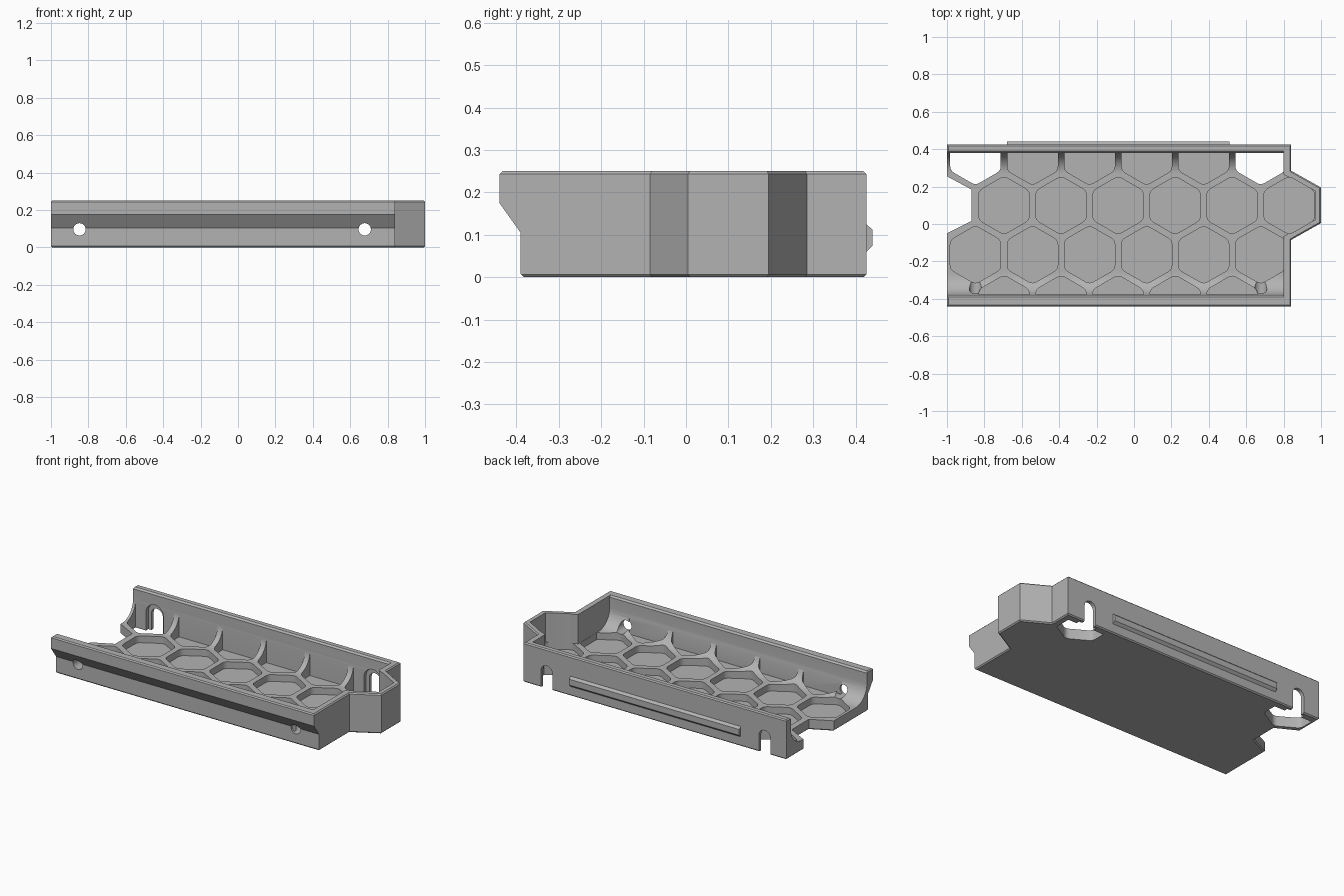
import bpy, bmesh, math
from mathutils import Vector

if "Cube" in bpy.data.objects:
    bpy.data.objects.remove(bpy.data.objects["Cube"], do_unlink=True)

grey = bpy.data.materials.new("mid grey")
grey.use_nodes = True
grey.diffuse_color = (0.45, 0.45, 0.45, 1)
grey.node_tree.nodes["Principled BSDF"].inputs["Base Color"].default_value = grey.diffuse_color

# Axis placement of a 2D profile point (u, v) at distance d
PLACE = {"x": lambda u, v, d: (d, u, v),
         "y": lambda u, v, d: (u, d, v),
         "z": lambda u, v, d: (u, v, d)}


def add_prism(bm, pts, axis, a, b):
    rings = [[bm.verts.new(PLACE[axis](u, v, d)) for u, v in pts] for d in (a, b)]
    n = len(pts)
    bm.faces.new(rings[0])
    bm.faces.new(rings[1])
    for i in range(n):
        j = (i + 1) % n
        bm.faces.new((rings[0][i], rings[0][j], rings[1][j], rings[1][i]))


def make(name, prisms, chamfer=0):
    bm = bmesh.new()
    for p in prisms:
        add_prism(bm, *p)
    bmesh.ops.recalc_face_normals(bm, faces=bm.faces)
    if chamfer:
        level = [e for e in bm.edges if abs(e.verts[0].co.z - e.verts[1].co.z) < 1e-6]
        bmesh.ops.bevel(bm, geom=level, offset=chamfer, segments=1, affect="EDGES")
    mesh = bpy.data.meshes.new(name)
    bm.to_mesh(mesh)
    bm.free()
    mesh.materials.append(grey)
    ob = bpy.data.objects.new(name, mesh)
    bpy.context.collection.objects.link(ob)
    return ob


def arc(cx, cy, r, start, end, n=10):
    return [(cx + r * math.cos(math.radians(start + (end - start) * i / n)),
             cy + r * math.sin(math.radians(start + (end - start) * i / n)))
            for i in range(n + 1)]


def cut(body, name, prisms):
    cutter = make(name, prisms)
    cutter.hide_render = True
    mod = body.modifiers.new(name, "BOOLEAN")
    mod.operation, mod.solver, mod.object = "DIFFERENCE", "EXACT", cutter
    bpy.context.view_layer.objects.active = body
    bpy.ops.object.modifier_apply(modifier=name)
    bpy.data.objects.remove(cutter, do_unlink=True)


PITCH, HALF, ROUND = 0.305, 0.135, 0.04
RIDGE, PIT, WALL = 0.065, 0.022, 0.38


def cell(cx, cy, nose=False):
    """Rounded pointed-top hexagon, clipped to the inside of the walls."""
    r = (HALF - ROUND) / math.cos(math.pi / 6)
    pts = []
    for k in range(6):
        mid = 60 * k + 30
        ox, oy = arc(cx, cy, r, mid, mid, 1)[0]
        pts += arc(ox, oy, ROUND, mid - 30, mid + 30, 4)
    lim = 2 if nose else 0.799
    out = []
    for x, y in pts:
        p = Vector((min(x, lim), max(-0.376, min(y, WALL - 0.001))))
        if not out or (p - out[-1]).length > 1e-4:
            out.append(p)
    # drop points that lie along a clipped side
    n = len(out)
    keep = []
    for i, p in enumerate(out):
        a, b = p - out[i - 1], out[(i + 1) % n] - p
        if abs(a.x * b.y - a.y * b.x) > 1e-8:
            keep.append(tuple(p))
    return keep


# Tray outline: notch on the right end, matching nose on the left end
outline = [(-1, -0.44), (0.84, -0.44), (0.84, -0.085), (1, 0.005), (1, 0.195),
           (0.84, 0.285), (0.84, 0.425), (-1, 0.425), (-1, 0.255),
           (-0.87, 0.185), (-0.87, 0.015), (-1, -0.05)]
tray = make("tray", [(outline, "z", 0, 0.25)], chamfer=0.007)

# Undercut below the front lip
cut(tray, "lip_undercut", [([(-0.6, -0.05), (-0.37, -0.05), (-0.382, 0), (-0.39, 0.008),
                             (-0.39, 0.105), (-0.44, 0.175), (-0.6, 0.175)], "x", -1.2, 1.2)])

# Open-ended channel with rounded wall feet and chamfered rims
foot = 0.11
channel = (arc(-WALL + foot, RIDGE + foot, foot, 180, 270)
           + arc(WALL - foot, RIDGE + foot, foot, 270, 360)
           + [(WALL, 0.24), (WALL + 0.02, 0.26), (WALL + 0.02, 0.4),
              (-WALL - 0.02, 0.4), (-WALL - 0.02, 0.26), (-WALL, 0.24)])
cut(tray, "channel", [(channel, "x", -1.2, 0.8)])
nose_room = [(0.77, -0.065), (0.8, -0.065), (0.968, 0.023), (0.968, 0.177),
             (0.8, 0.265), (0.77, 0.265)]
cut(tray, "nose_room", [(nose_room, "z", RIDGE, 0.4)])

# Honeycomb pockets; the end cells of the back row go right through
pockets = []
for row, count in enumerate((5, 6, 6, 6)):
    y = -0.429 + row * PITCH * math.sqrt(3) / 2
    x0 = -0.695 if row % 2 == 0 else -0.8475
    for i in range(count):
        through = row == 3 and i in (0, 5)
        nose = row == 2 and i == 5
        low = -0.1 if through else 0.045 if row == 0 else PIT
        pockets.append((cell(x0 + i * PITCH, y, nose), "z", low, 0.35))
cut(tray, "honeycomb", pockets)

# Front access holes, and hanging slots with a wider recess inside
for x in (-0.8475, 0.6775):
    cut(tray, "access_hole", [(arc(x, 0.097, 0.033, 0, 345, 23), "y", -0.6, -0.29)])
    for name, w, z, back in (("slot", 0.04, 0.105, 0.6), ("recess", 0.062, 0.115, 0.402)):
        shape = [(x - w, -0.1), (x + w, -0.1)] + arc(x, z, w, 0, 180, 16)
        cut(tray, name, [(shape, "y", 0.33, back)])

# Raised bar on the back wall
bar = make("back_rail", [([(0.42, 0.06), (0.425, 0.06), (0.44, 0.075), (0.44, 0.112),
                           (0.425, 0.125), (0.42, 0.125)], "x", -0.68, 0.51)])

bpy.ops.object.select_all(action="DESELECT")
for ob in (tray, bar):
    ob.select_set(True)
bpy.context.view_layer.objects.active = tray
bpy.ops.object.shade_smooth_by_angle(angle=math.radians(30))
